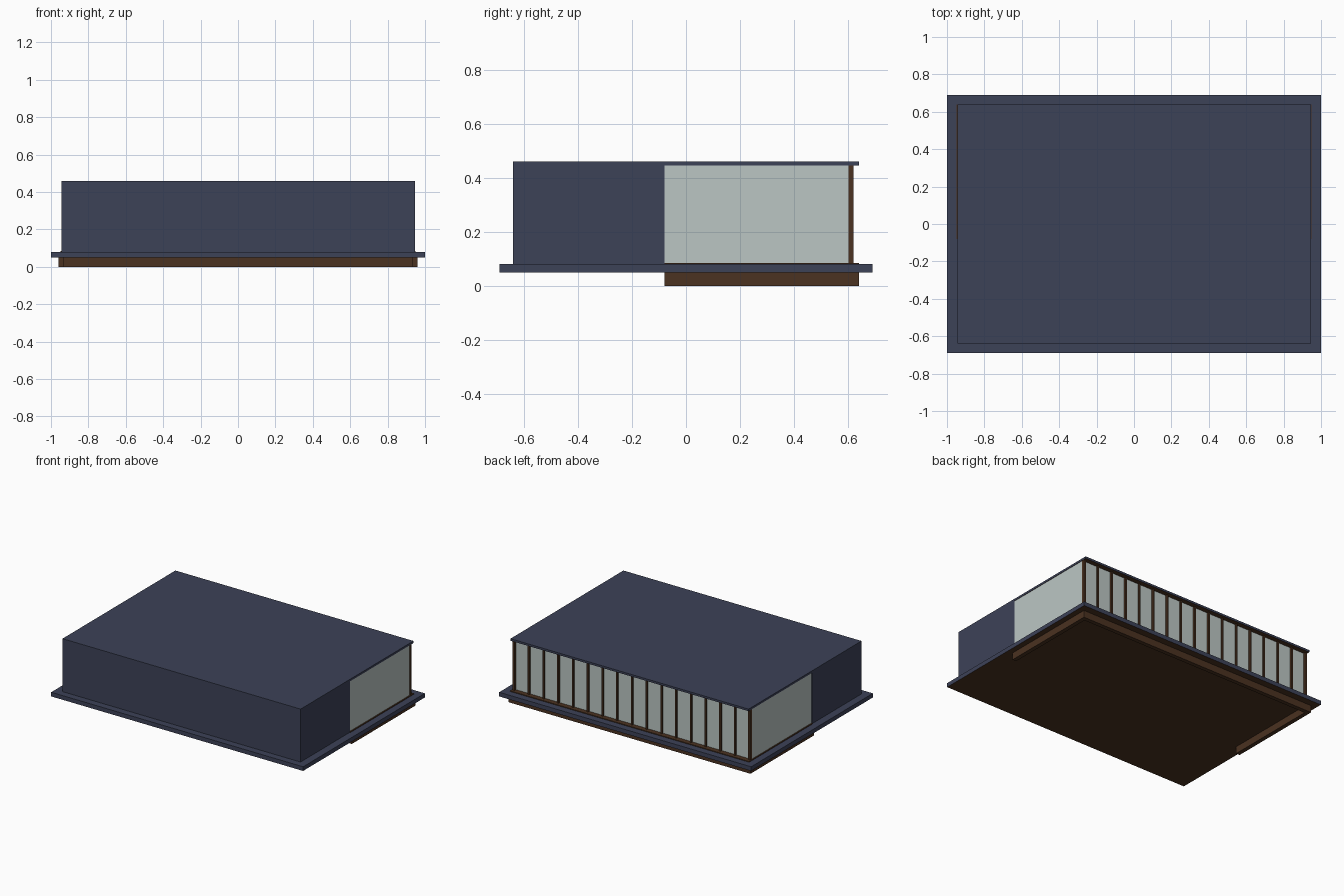
import bpy
import bmesh
from mathutils import Vector

cube = bpy.data.objects.get("Cube")
if cube:
    bpy.data.objects.remove(cube, do_unlink=True)


def material(name, rgb):
    m = bpy.data.materials.new(name)
    m.use_nodes = True
    colour = (*rgb, 1.0)
    m.diffuse_color = colour
    bsdf = m.node_tree.nodes["Principled BSDF"]
    bsdf.inputs["Base Color"].default_value = colour
    bsdf.inputs["Roughness"].default_value = 0.8
    return m


NAVY = material("navy cladding", (0.046, 0.054, 0.097))
BROWN = material("dark brown timber", (0.070, 0.032, 0.015))
GLASS = material("pale glass", (0.50, 0.565, 0.55))


def prism(name, profile, half_width, mats, centre_x=0.0):
    """Extrude a y-z profile along x; a second material goes on undersides."""
    bm = bmesh.new()
    verts = [bm.verts.new((centre_x - half_width, y, z)) for y, z in profile]
    face = bm.faces.new(verts)
    grown = bmesh.ops.extrude_face_region(bm, geom=[face])["geom"]
    moved = [v for v in grown if isinstance(v, bmesh.types.BMVert)]
    bmesh.ops.translate(bm, verts=moved, vec=Vector((2 * half_width, 0, 0)))
    bmesh.ops.recalc_face_normals(bm, faces=bm.faces)
    bm.normal_update()
    if len(mats) > 1:
        for f in bm.faces:
            f.material_index = 1 if f.normal.z < -0.5 else 0
    mesh = bpy.data.meshes.new(name)
    bm.to_mesh(mesh)
    bm.free()
    for m in mats:
        mesh.materials.append(m)
    obj = bpy.data.objects.new(name, mesh)
    bpy.context.collection.objects.link(obj)
    return obj


def box(name, x, y, z, *mats):
    profile = [(y[0], z[0]), (y[1], z[0]), (y[1], z[1]), (y[0], z[1])]
    return prism(name, profile, (x[1] - x[0]) / 2, mats, (x[0] + x[1]) / 2)


def pair(name, x, y, z, *mats):
    box("left_" + name, x, y, z, *mats)
    box("right_" + name, (-x[1], -x[0]), y, z, *mats)


FRONT, STEP, BACK = -0.64, -0.08, 0.64
FLOOR, SOFFIT, ROOF = 0.08, 0.445, 0.46
WALL = 0.945

# Floor slab
box("floor_slab", (-1, 1), (-0.69, 0.69), (0.05, FLOOR), NAVY, BROWN)

# Closed front volume with the roof running back over the glazing
shell = [(FRONT, FLOOR), (STEP, FLOOR), (STEP, SOFFIT),
         (BACK, SOFFIT), (BACK, ROOF), (FRONT, ROOF)]
prism("wall_and_roof_shell", shell, WALL, [NAVY, BROWN])

# Foundation beams under the glazed part
box("back_foundation_beam", (-0.96, 0.96), (0.61, BACK), (0, 0.05), BROWN)
pair("foundation_beam", (0.93, 0.96), (STEP, 0.61), (0, 0.05), BROWN)

# Timber sills
box("back_sill", (-0.95, 0.95), (0.60, BACK), (FLOOR, 0.085), BROWN)
pair("sill", (0.925, 0.95), (STEP, 0.60), (FLOOR, 0.085), BROWN)

# Glazing
box("back_glass", (-0.94, 0.94), (0.598, 0.604), (FLOOR, SOFFIT), GLASS)
pair("side_glass", (0.934, 0.942), (STEP, 0.602), (FLOOR, SOFFIT), GLASS)

# Corner posts and the mullions dividing the back into equal panes
pair("corner_post", (0.927, 0.944), (0.602, 0.62), (FLOOR, SOFFIT), BROWN)
PANES = 16
for i in range(1, PANES):
    x = -0.936 + 2 * 0.936 * i / PANES
    box(f"mullion_{i}", (x - 0.006, x + 0.006), (0.602, 0.617),
        (FLOOR, SOFFIT), BROWN)
